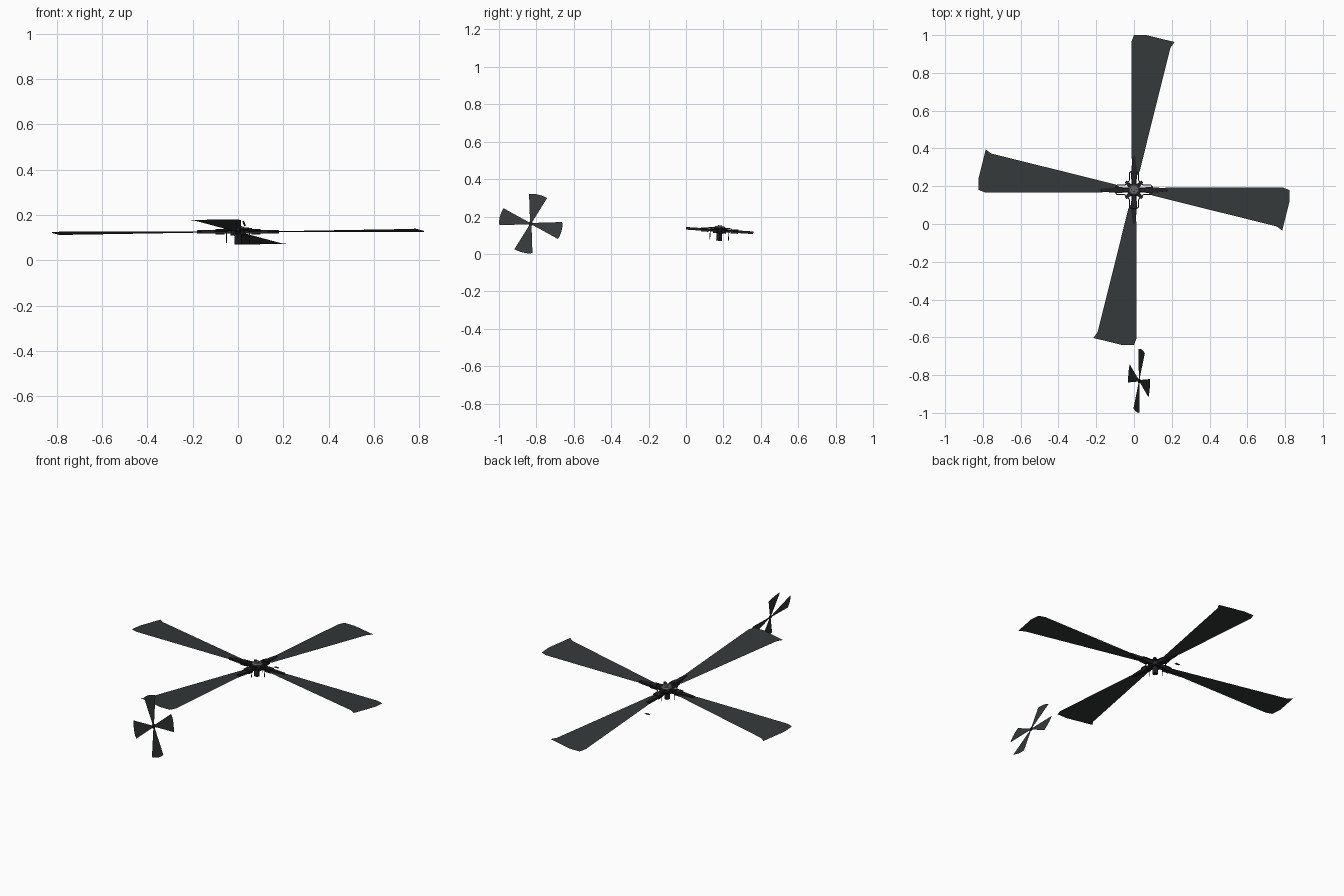
import bpy, bmesh
from math import sin, cos, pi, radians, atan
from mathutils import Matrix, Vector

if "Cube" in bpy.data.objects:
    bpy.data.objects.remove(bpy.data.objects["Cube"])

def material(name, col):
    m = bpy.data.materials.new(name)
    m.diffuse_color = (*col, 1)
    m.use_nodes = True
    m.node_tree.nodes["Principled BSDF"].inputs["Base Color"].default_value = m.diffuse_color
    return m

DARK = material("dark_paint", (0.035, 0.04, 0.04))
BLACK = material("black_metal", (0.015, 0.015, 0.017))
GREY = material("grey_metal", (0.13, 0.13, 0.13))

# Rotor frames: the main disc leans forward, the tail disc is canted by 20 degrees
MAIN = Matrix.Translation((0, 0.18, 0.125)) @ Matrix.Rotation(-atan(0.067), 4, 'X')
c = radians(20)
TAIL = Matrix.Translation((0.027, -0.83, 0.162)) @ Matrix((
    (0, -sin(c), cos(c), 0), (1, 0, 0, 0), (0, cos(c), sin(c), 0), (0, 0, 0, 1)))

def finish(name, bm, frame, mat):
    me = bpy.data.meshes.new(name)
    bm.to_mesh(me)
    bm.free()
    ob = bpy.data.objects.new(name, me)
    ob.matrix_world = frame
    me.materials.append(mat)
    bpy.context.collection.objects.link(ob)
    return ob

def turn(k, n=4):
    return Matrix.Rotation(2 * pi * k / n, 4, 'Z')

def sheet(name, pts, frame, mat, z=0.0):
    bm = bmesh.new()
    f = bm.faces.new([bm.verts.new((x, y, z)) for x, y in pts])
    if f.calc_area() and (f.normal_update() or f.normal.z < 0):
        f.normal_flip()
    return finish(name, bm, frame, mat)

def slab(name, pts, z0, z1, frame, mat):
    bm = bmesh.new()
    f = bm.faces.new([bm.verts.new((x, y, z0)) for x, y in pts])
    r = bmesh.ops.extrude_face_region(bm, geom=[f])
    vs = [v for v in r["geom"] if isinstance(v, bmesh.types.BMVert)]
    bmesh.ops.translate(bm, verts=vs, vec=(0, 0, z1 - z0))
    bmesh.ops.recalc_face_normals(bm, faces=bm.faces)
    return finish(name, bm, frame, mat)

def rod(name, a, b, r, frame, mat, n=6, r2=None):
    a, b = Vector(a), Vector(b)
    d = b - a
    bm = bmesh.new()
    m = Matrix.Translation((a + b) / 2) @ d.to_track_quat('Z', 'Y').to_matrix().to_4x4()
    bmesh.ops.create_cone(bm, cap_ends=True, segments=n, radius1=r,
                          radius2=r if r2 is None else r2, depth=d.length, matrix=m)
    return finish(name, bm, frame, mat)

# Main blades: thin flat sheets widening to a clipped tip
blade = [(-0.006, 0.07), (-0.014, 0.2), (-0.014, 0.785), (0.0, 0.822), (0.065, 0.822),
         (0.215, 0.785), (0.193, 0.755), (0.03, 0.1), (0.012, 0.07)]
for k in range(4):
    M = MAIN @ turn(k)
    sheet(f"main_blade_{k}", blade, M, DARK)
    # Tapered blade grip with its two side links
    grip = [(-0.012, 0.02), (-0.014, 0.11), (-0.006, 0.18), (0.006, 0.18), (0.014, 0.11), (0.012, 0.02)]
    slab(f"blade_grip_{k}", grip, -0.007, 0.007, M, BLACK)
    slab(f"grip_clamp_{k}", [(-0.016, 0.06), (-0.016, 0.1), (0.016, 0.1), (0.016, 0.06)],
         -0.011, 0.011, M, BLACK)
    for s in (-1, 1):
        rod(f"side_link_{k}", (s * 0.025, 0.05, 0.004), (s * 0.025, 0.09, 0.004), 0.003, M, BLACK)
        rod(f"link_end_{k}", (s * 0.025, 0.09, 0.004), (s * 0.012, 0.1, 0.004), 0.003, M, BLACK)
    rod(f"frame_bar_{k}", (0.025, 0.05, 0.004), (0.05, 0.025, 0.004), 0.003, M, BLACK)
    # Pitch rod hanging under the grip
    rod(f"pitch_rod_{k}", (0, 0.05, -0.05), (0, 0.05, 0), 0.002, M, BLACK)

# Star shaped hub plate, cap and mast
star = []
for k in range(8):
    a = k * pi / 4
    for da, r in ((-0.39, 0.03), (-0.11, 0.062), (0.11, 0.062)):
        star.append((r * cos(a + da), r * sin(a + da)))
slab("hub_star", star, 0.009, 0.016, MAIN, BLACK)
rod("hub_body", (0, 0, -0.015), (0, 0, 0.016), 0.034, MAIN, BLACK, 12)
rod("hub_cap", (0, 0, 0.016), (0, 0, 0.024), 0.03, MAIN, GREY, 16, 0.024)
rod("hub_button", (0, 0, 0.024), (0, 0, 0.028), 0.012, MAIN, GREY, 12)
rod("mast", (0, 0, -0.055), (0, 0, -0.01), 0.015, MAIN, BLACK, 12)

# Small plate below the rear blade root
sheet("lower_plate", [(-0.014, 0.355), (0.014, 0.355), (0.014, 0.37), (-0.014, 0.37)],
      Matrix.Identity(4), BLACK, 0.049)

# Tail rotor: four fan shaped sheets and a small hub
fan = [(-0.004, 0.01), (-0.009, 0.168)]
fan += [(0.17 * sin(radians(a)), 0.17 * cos(radians(a))) for a in (4, 11, 18, 25, 31)]
fan += [(0.008, 0.01)]
for k in range(4):
    sheet(f"tail_blade_{k}", fan, TAIL @ turn(k), DARK)
rod("tail_hub", (0, 0, -0.004), (0, 0, 0.004), 0.012, TAIL, BLACK, 8)
